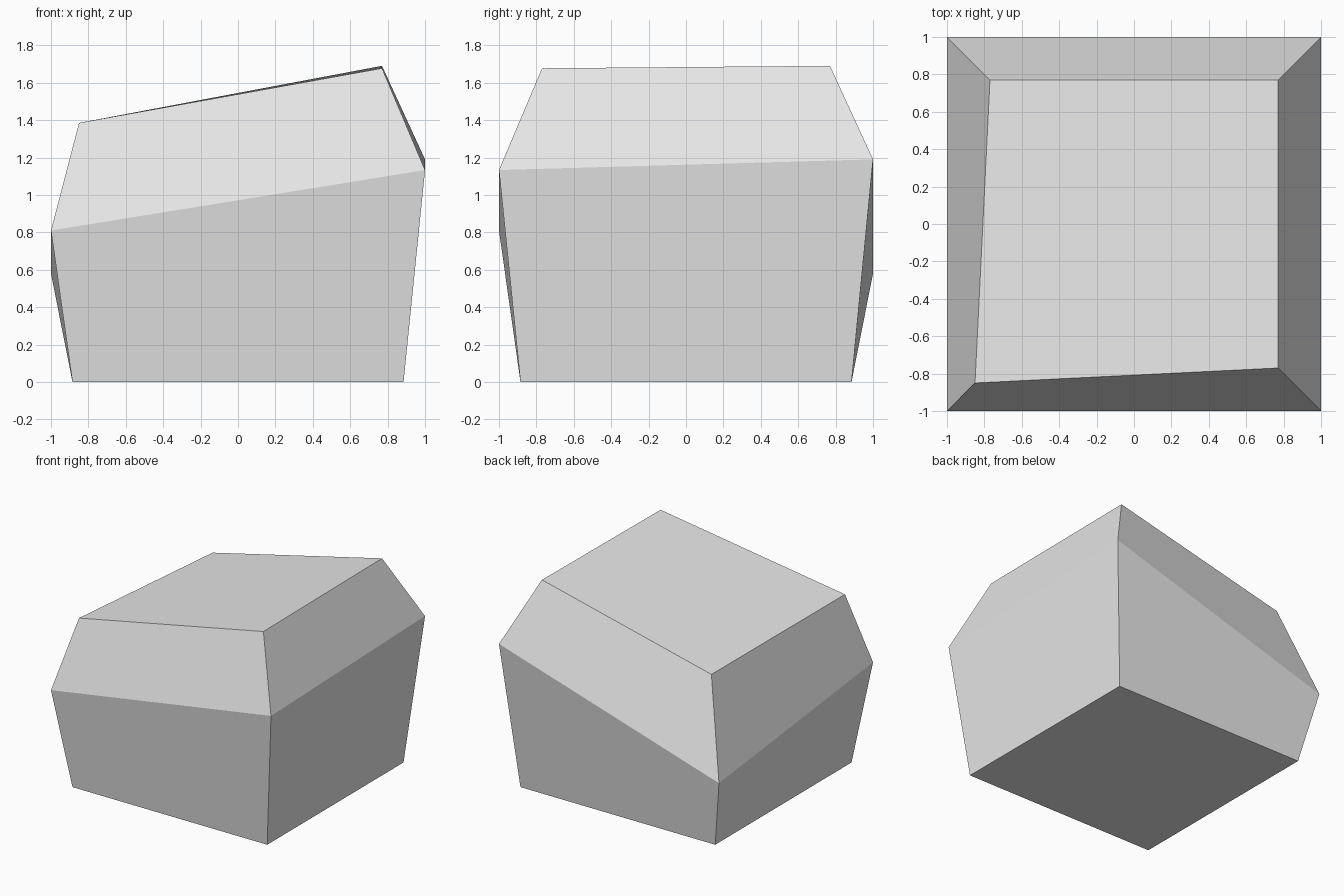
import bpy
import bmesh

cube = bpy.data.objects.get("Cube")
if cube:
    bpy.data.objects.remove(cube, do_unlink=True)

# Single stone grey
grey = bpy.data.materials.new("stone_grey")
grey.use_nodes = True
colour = (0.8, 0.8, 0.8, 1)
grey.diffuse_color = colour
grey.node_tree.nodes["Principled BSDF"].inputs["Base Color"].default_value = colour

# Corner order: front -x, front +x, back +x, back -x
CORNERS = [(-1, -1), (1, -1), (1, 1), (-1, 1)]


def ring(bm, insets, heights):
    """Four corners, each pulled in to its own half-width and height."""
    return [bm.verts.new((sx * w, sy * w, z))
            for (sx, sy), w, z in zip(CORNERS, insets, heights)]


# Boulder: narrow base, wide tilted waist, sloping cap
bm = bmesh.new()
base = ring(bm, [0.885] * 4, [0] * 4)
waist = ring(bm, [1] * 4, [0.81, 1.133, 1.19, 0.58])
cap = ring(bm, [0.85, 0.77, 0.77, 0.77], [1.385, 1.677, 1.69, 1.325])

for low, high in ((base, waist), (waist, cap)):
    for i in range(4):
        j = (i + 1) % 4
        bm.faces.new((low[i], low[j], high[j], high[i]))
bm.faces.new(base[::-1])
bm.faces.new(cap)
bmesh.ops.recalc_face_normals(bm, faces=bm.faces)

mesh = bpy.data.meshes.new("boulder")
bm.to_mesh(mesh)
bm.free()
mesh.materials.append(grey)
boulder = bpy.data.objects.new("boulder", mesh)
bpy.context.collection.objects.link(boulder)
